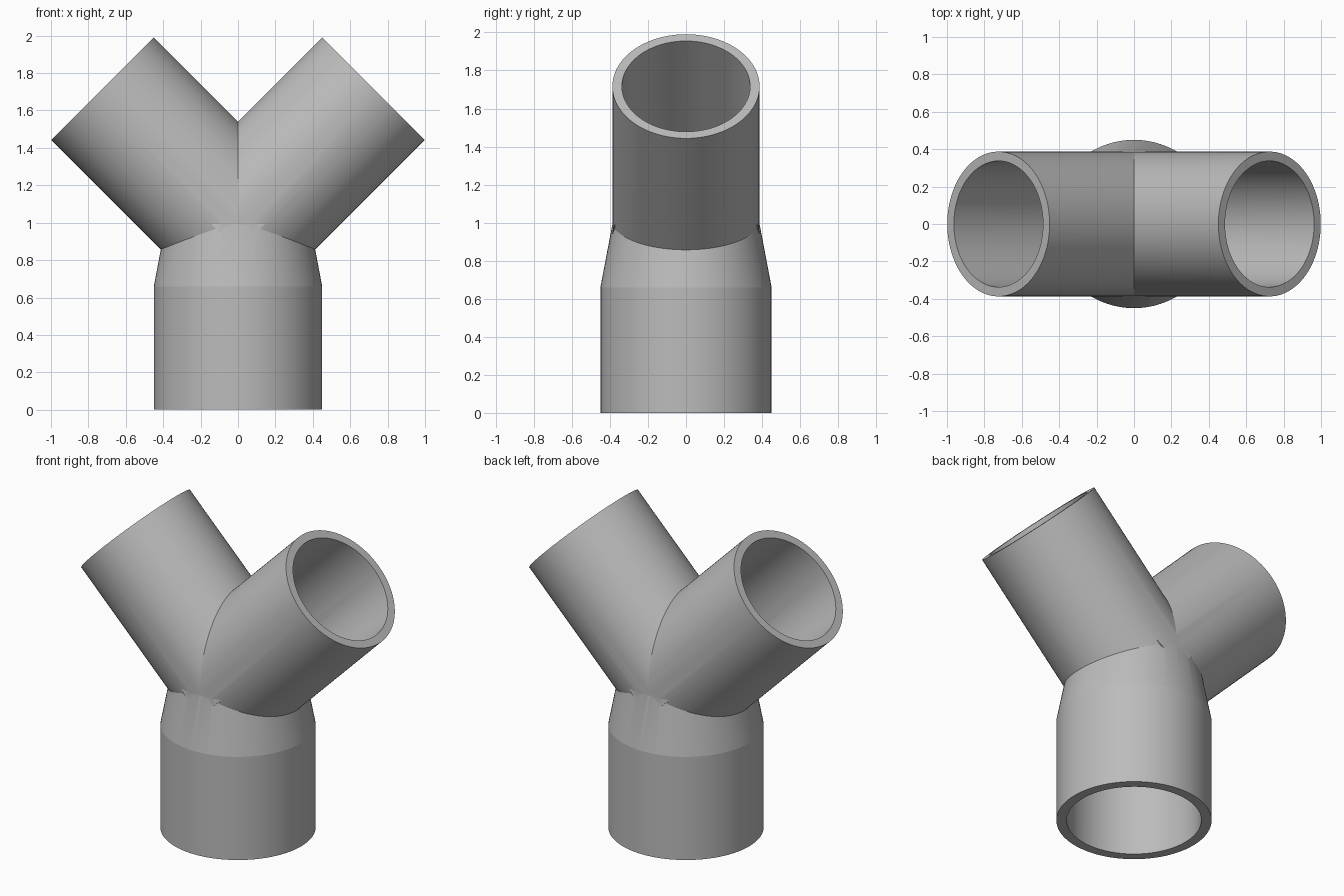
import bpy, math
from mathutils import Vector

cube = bpy.data.objects.get("Cube")
if cube:
    bpy.data.objects.remove(cube, do_unlink=True)

SEGMENTS = 96
CENTRE = Vector((0, 0, 0.992))   # where the two branch axes meet
REACH = 1.025                    # branch length from the centre

grey = bpy.data.materials.new("plain grey")
grey.use_nodes = True
colour = (0.5, 0.5, 0.5, 1)
grey.diffuse_color = colour
grey.node_tree.nodes["Principled BSDF"].inputs["Base Color"].default_value = colour


def turned(name, profile):
    """Closed solid of revolution about z from (radius, height) pairs."""
    verts, faces = [], []
    n = SEGMENTS
    for r, z in profile:
        for i in range(n):
            a = 2 * math.pi * i / n
            verts.append((r * math.cos(a), r * math.sin(a), z))
    for k in range(len(profile) - 1):
        for i in range(n):
            j = (i + 1) % n
            faces.append((k * n + i, k * n + j, (k + 1) * n + j, (k + 1) * n + i))
    faces.append(tuple(reversed(range(n))))
    faces.append(tuple(range(len(verts) - n, len(verts))))
    mesh = bpy.data.meshes.new(name)
    mesh.from_pydata(verts, [], faces)
    mesh.materials.append(grey)
    obj = bpy.data.objects.new(name, mesh)
    bpy.context.collection.objects.link(obj)
    return obj


def combine(target, tool, operation):
    """Apply a boolean and discard the tool."""
    mod = target.modifiers.new(operation, 'BOOLEAN')
    mod.operation = operation
    mod.solver = 'EXACT'
    mod.object = tool
    bpy.context.view_layer.objects.active = target
    bpy.ops.object.modifier_apply(modifier=mod.name)
    bpy.data.objects.remove(tool, do_unlink=True)


def y_solid(name, socket_r, branch_r, overrun):
    """Straight socket, taper and two slanted branches as one solid."""
    body = turned(name, [(socket_r, -overrun), (socket_r, 0.66),
                         (branch_r, CENTRE.z)])
    for side in (1, -1):
        branch = turned("branch", [(branch_r, -0.1), (branch_r, REACH + overrun)])
        branch.location = CENTRE
        branch.rotation_euler.y = side * math.pi / 4
        bpy.context.view_layer.update()
        combine(body, branch, 'UNION')
    return body


# Outer wall, then hollow it with the matching bore
pipe = y_solid("y_pipe_fitting", 0.45, 0.387, 0)
bore = y_solid("bore", 0.39, 0.337, 0.03)
combine(pipe, bore, 'DIFFERENCE')

# Smooth walls with crisp rims and seams
bpy.ops.object.select_all(action='DESELECT')
pipe.select_set(True)
bpy.context.view_layer.objects.active = pipe
bpy.ops.object.shade_smooth_by_angle(angle=math.radians(10))
